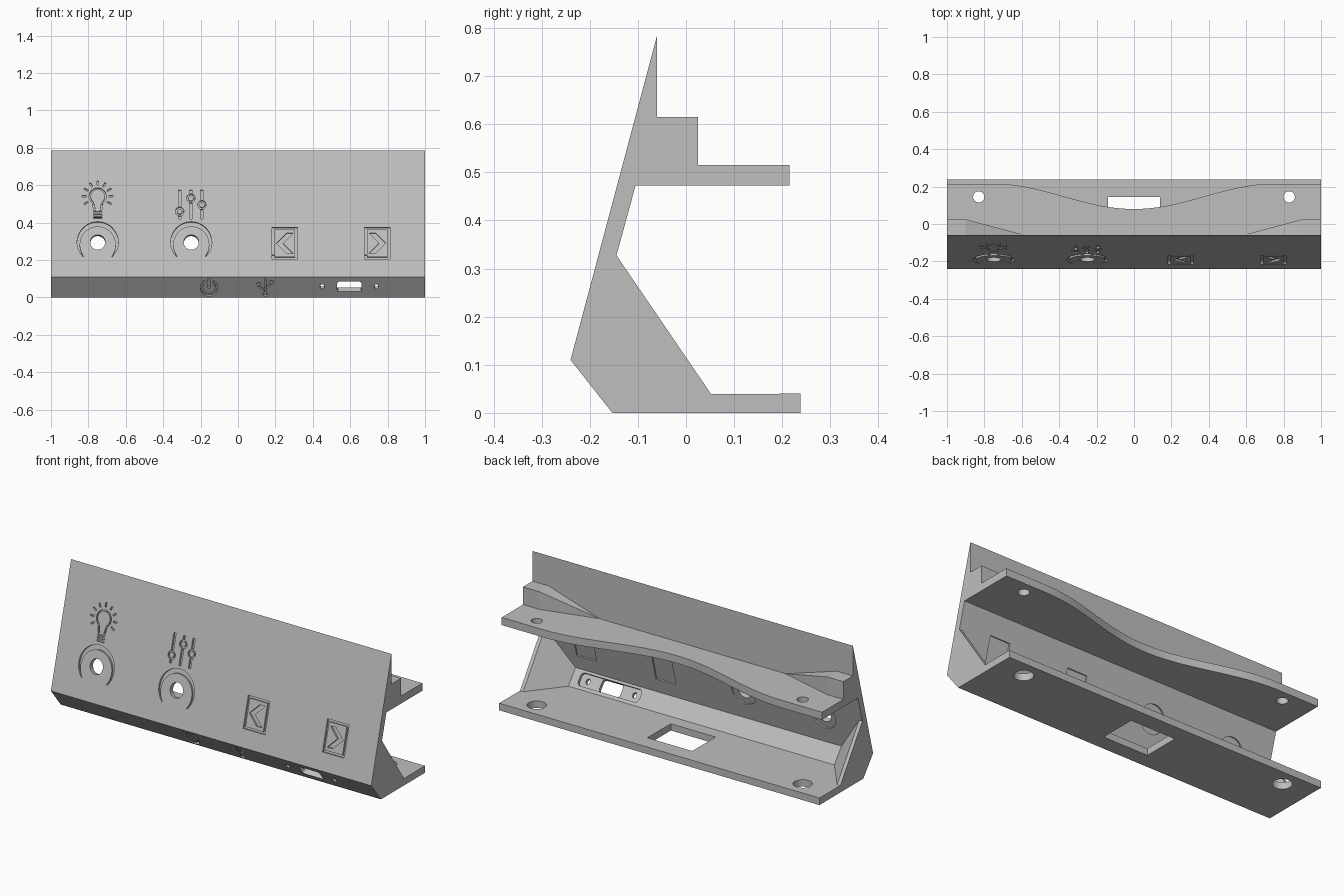
import bpy, bmesh, math
from mathutils import Vector

if "Cube" in bpy.data.objects:
    bpy.data.objects.remove(bpy.data.objects["Cube"])

grey = bpy.data.materials.new("plain_grey")
grey.diffuse_color = (0.52, 0.52, 0.52, 1)
grey.use_nodes = True
grey.node_tree.nodes["Principled BSDF"].inputs["Base Color"].default_value = grey.diffuse_color


def finish(bm, name):
    bmesh.ops.recalc_face_normals(bm, faces=bm.faces[:])
    me = bpy.data.meshes.new(name)
    bm.to_mesh(me)
    bm.free()
    ob = bpy.data.objects.new(name, me)
    bpy.context.collection.objects.link(ob)
    me.materials.append(grey)
    return ob


def loft(bm, a, b):
    """Closed prism between two matching loops of points."""
    va, vb = [bm.verts.new(p) for p in a], [bm.verts.new(p) for p in b]
    bm.faces.new(va)
    bm.faces.new(vb[::-1])
    for i in range(len(a)):
        j = (i + 1) % len(a)
        bm.faces.new((va[j], va[i], vb[i], vb[j]))


# Surfaces that are engraved: front-view (x, z) -> point, plus inward normal
def panel(x, z):
    return Vector((x, -0.24 + 0.2667 * (z - 0.11), z))


def lip(x, z):
    return Vector((x, -0.153 - 0.791 * z, z))


INWARD = {panel: Vector((0, 0.675, -0.18)).normalized(),
          lip: Vector((0, 0.11, 0.087)).normalized()}


def cut(bm, surf, pts, d0=-0.01, d1=0.012):
    n = INWARD[surf]
    loft(bm, [surf(*p) + n * d0 for p in pts], [surf(*p) + n * d1 for p in pts])


def arc(cx, cz, r, a0=0, a1=360, n=32):
    return [(cx + r * math.cos(math.radians(a0 + (a1 - a0) * i / n)),
             cz + r * math.sin(math.radians(a0 + (a1 - a0) * i / n))) for i in range(n + 1)]


def circle(cx, cz, r):
    return arc(cx, cz, r)[:-1]


def band(cx, cz, r0, r1, a0=0.2, a1=359.8):
    return arc(cx, cz, r1, a0, a1) + arc(cx, cz, r0, a0, a1)[::-1]


def line(x0, z0, x1, z1, w=0.008):
    l = math.hypot(x1 - x0, z1 - z0)
    u, v = -(z1 - z0) / l * w / 2, (x1 - x0) / l * w / 2
    return [(x0 + u, z0 + v), (x1 + u, z1 + v), (x1 - u, z1 - v), (x0 - u, z0 - v)]


def rect(cx, cz, w, h, r=0.0):
    w, h = w / 2, h / 2
    if not r:
        return [(cx - w, cz - h), (cx + w, cz - h), (cx + w, cz + h), (cx - w, cz + h)]
    out = []
    for sx, sz, a in ((1, 1, 0), (-1, 1, 90), (-1, -1, 180), (1, -1, 270)):
        out += arc(cx + sx * (w - r), cz + sz * (h - r), r, a, a + 90, 6)
    return out


def frame(bm, cx, cz, w, h, t):
    """Rectangular groove as one slit loop."""
    o, i = rect(cx, cz, w, h), rect(cx, cz, w - 2 * t, h - 2 * t)
    e = 0.0004
    cut(bm, panel, [(o[0][0], o[0][1] + e)] + [o[0]] + o[1:] + [(o[3][0], o[0][1] + 2 * t)]
        + [(i[3][0], o[0][1] + 2 * t)] + [i[3], i[2], i[1], i[0], (i[0][0], i[0][1] + e),
                                         (o[0][0], i[0][1] + e)][:4]
        + [(i[0][0], o[0][1] + 1.9 * t), (o[0][0], o[0][1] + 1.9 * t)])


# Main housing: C-shaped section run along the whole width
section = [(-0.06, 0.785), (-0.06, 0.515), (0.215, 0.515), (0.215, 0.472),
           (-0.105, 0.472), (-0.201, 0.119), (-0.137, 0.038), (0.238, 0.04),
           (0.238, 0), (-0.153, 0), (-0.24, 0.11)]
bm = bmesh.new()
loft(bm, [(-1, y, z) for y, z in section], [(1, y, z) for y, z in section])
housing = finish(bm, "housing")

# Front engravings and through holes
bm = bmesh.new()
for cx in (-0.75, -0.25):                       # knob holes with tapering crescents
    cut(bm, panel, circle(cx, 0.295, 0.04), d1=0.07)
    outer = arc(cx, 0.295, 0.11, -45, 225)
    inner = [(cx + (x - cx) * k, 0.295 + (z - 0.295) * k) for i, (x, z) in enumerate(outer)
             for k in [0.97 - 0.2 * math.sin(math.pi * i / 32)]]
    cut(bm, panel, outer + inner[::-1])
for cx, s in ((0.25, 1), (0.745, -1)):          # push buttons with chevrons
    frame(bm, cx, 0.29, 0.135, 0.17, 0.012)
    cut(bm, panel, [(cx + s * x, 0.29 + z) for x, z in
                    ((-0.045, 0), (0.01, 0.055), (0.045, 0.055), (-0.01, 0),
                     (0.045, -0.055), (0.01, -0.055))])
cut(bm, panel, band(-0.75, 0.54, 0.038, 0.046, -55, 235))   # light bulb icon
for s in (-1, 1):
    cut(bm, panel, line(-0.75 + s * 0.023, 0.499, -0.75 + s * 0.017, 0.465))
for z in (0.455, 0.44, 0.425):
    cut(bm, panel, line(-0.772, z, -0.728, z))
for i in range(9):
    a = math.radians(-30 + 30 * i)
    c, s = math.cos(a), math.sin(a)
    cut(bm, panel, line(-0.75 + 0.06 * c, 0.54 + 0.06 * s, -0.75 + 0.083 * c, 0.54 + 0.083 * s))
for x, z in ((-0.312, 0.46), (-0.252, 0.53), (-0.193, 0.495)):   # slider icon
    cut(bm, panel, band(x, z, 0.014, 0.023))
    cut(bm, panel, line(x, 0.42, x, z - 0.025, 0.014))
    cut(bm, panel, line(x, z + 0.025, x, 0.575, 0.014))
cut(bm, lip, band(-0.155, 0.053, 0.034, 0.046, 125, 415))        # power icon
cut(bm, lip, line(-0.155, 0.05, -0.155, 0.1, 0.012))
cut(bm, lip, line(0.145, 0.03, 0.145, 0.1))                      # port icon
cut(bm, lip, circle(0.145, 0.018, 0.011))
for s, z in ((-1, 0.04), (1, 0.05)):
    cut(bm, lip, line(0.145 + s * 0.006, z, 0.145 + s * 0.035, z + 0.02))
    cut(bm, lip, rect(0.145 + s * 0.035, z + 0.032, 0.016, 0.016))
cut(bm, lip, rect(0.595, 0.058, 0.13, 0.055, 0.014), d1=0.07)    # socket and its screws
for x in (0.45, 0.74):
    cut(bm, lip, circle(x, 0.058, 0.012), d1=0.07)
front_cutter = finish(bm, "front_cutter")

# Rear pockets, mounting holes, cable window and the wavy shelf edge
bm = bmesh.new()
for cx in (-0.75, -0.25):
    cut(bm, panel, circle(cx, 0.295, 0.075), 0.028, 0.06)
for cx in (0.25, 0.745):
    cut(bm, panel, rect(cx, 0.29, 0.125, 0.16), 0.028, 0.06)
cut(bm, lip, rect(0.595, 0.058, 0.38, 0.056, 0.018), 0.02, 0.06)


def drill(pts, z0, z1):
    loft(bm, [(x, y, z0) for x, y in pts], [(x, y, z1) for x, y in pts])


for x in (-0.83, 0.83):
    drill(circle(x, 0.145, 0.03), 0.45, 0.54)
    drill(circle(x, 0.145, 0.05), -0.02, 0.06)
drill(rect(0, 0.04, 0.28, 0.21), -0.02, 0.06)
wave = [(x, 0.08 + 0.0675 * (1 - math.cos(math.pi * abs(x) / 0.75)))
        for x in [-0.75 + 1.5 * i / 48 for i in range(49)]]
drill(wave + [(0.75, 0.3), (-0.75, 0.3)], 0.45, 0.54)
rear_cutter = finish(bm, "rear_cutter")

bpy.context.view_layer.objects.active = housing
for cutter in (rear_cutter, front_cutter):
    cutter.hide_render = True
    mod = housing.modifiers.new(cutter.name, 'BOOLEAN')
    mod.operation, mod.solver, mod.object = 'DIFFERENCE', 'EXACT', cutter
    mod.use_self = True
    bpy.ops.object.modifier_apply(modifier=mod.name)
    bpy.data.objects.remove(cutter)


# Tapering gussets at both ends, above the shelf and inside the channel
def hull(name, pts):
    bm = bmesh.new()
    for p in pts:
        bm.verts.new(p)
    bmesh.ops.convex_hull(bm, input=bm.verts[:])
    bmesh.ops.dissolve_limit(bm, angle_limit=0.01, verts=bm.verts[:], edges=bm.edges[:])
    finish(bm, name)


for s, side in ((-1, "left"), (1, "right")):
    hull(side + "_shelf_gusset", [(s * x, y, z) for x in (1, 0.9) for y in (-0.06, 0.025)
                                  for z in (0.515, 0.615)] + [(s * 0.58, -0.06, 0.515)])
    web = [(-0.145, 0.328), (0.053, 0.038), (-0.137, 0.038), (-0.201, 0.119)]
    hull(side + "_channel_gusset", [(s * x, y, z) for x in (1, 0.98) for y, z in web]
         + [(s * 0.83, y, z) for y, z in web[2:]])
